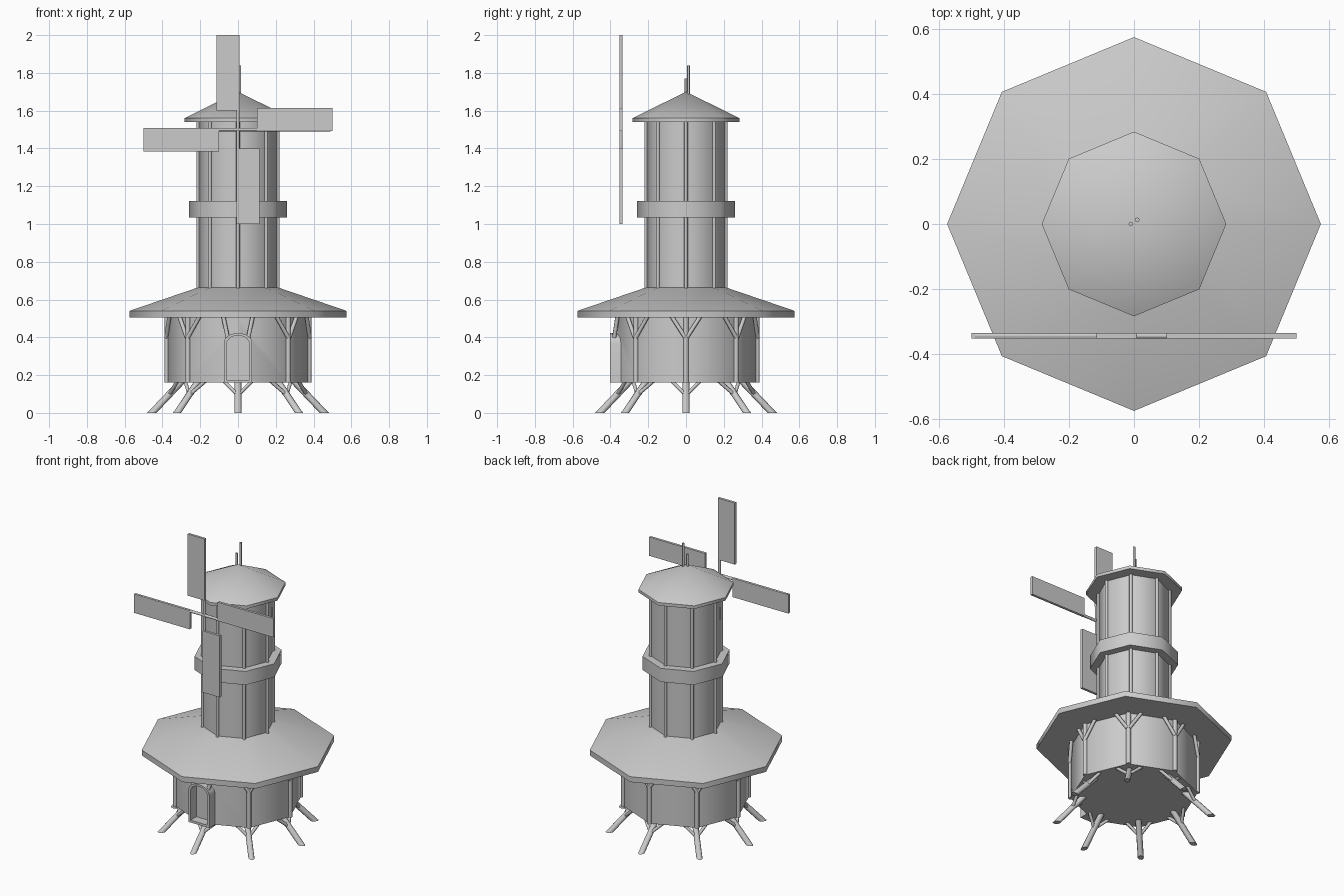
import bpy, bmesh
from math import sin, cos, pi, radians
from mathutils import Vector, Matrix

if "Cube" in bpy.data.objects:
    bpy.data.objects.remove(bpy.data.objects["Cube"])


def finish(bm, name, angle=50):
    bmesh.ops.recalc_face_normals(bm, faces=bm.faces)
    me = bpy.data.meshes.new(name)
    bm.to_mesh(me)
    bm.free()
    ob = bpy.data.objects.new(name, me)
    bpy.context.collection.objects.link(ob)
    bpy.ops.object.select_all(action='DESELECT')
    ob.select_set(True)
    bpy.context.view_layer.objects.active = ob
    bpy.ops.object.shade_smooth_by_angle(angle=radians(angle))
    return ob


def octagon_solid(name, profile):
    """Closed eight-sided solid from (radius, z) pairs, corners on the axes."""
    bm = bmesh.new()
    rings = []
    for r, z in profile:
        n = 1 if r == 0 else 8
        rings.append([bm.verts.new((r * cos(i * pi / 4), r * sin(i * pi / 4), z)) for i in range(n)])
    for a, b in zip(rings, rings[1:]):
        for i in range(8):
            j = (i + 1) % 8
            if len(b) == 1:
                bm.faces.new((a[i], a[j], b[0]))
            else:
                bm.faces.new((a[i], a[j], b[j], b[i]))
    for ring in (rings[0], rings[-1]):
        if len(ring) == 8:
            bm.faces.new(ring)
    return finish(bm, name)


def pole(bm, a, b, r):
    a, b = Vector(a), Vector(b)
    d = b - a
    m = Matrix.Translation((a + b) / 2) @ d.to_track_quat('Z', 'Y').to_matrix().to_4x4()
    bmesh.ops.create_cone(bm, cap_ends=True, segments=8, radius1=r, radius2=r, depth=d.length, matrix=m)


def around(i, radius, side, z):
    """Point at corner i: radial distance, sideways offset, height."""
    a = i * pi / 4
    return (radius * cos(a) - side * sin(a), radius * sin(a) + side * cos(a), z)


def along_wall(i, radius, s, z, sign):
    """Point a distance s from corner i along the wall on one side."""
    t = radians(22.5)
    return around(i, radius - s * sin(t), sign * s * cos(t), z)


def arch(w, spring, top, bottom=0.16, n=10):
    pts = [(-w, bottom)]
    pts += [(-w * cos(pi * k / n), spring + (top - spring) * sin(pi * k / n)) for k in range(n + 1)]
    return pts + [(w, bottom)]


FRONT = 6  # corner index facing -y

# Main bodies and roofs
base = octagon_solid("base_room", [(0.376, 0.16), (0.376, 0.52)])
octagon_solid("lower_roof", [(0.575, 0.505), (0.575, 0.54), (0.2, 0.668)])
octagon_solid("tower", [(0.21, 0.64), (0.21, 1.55)])
octagon_solid("tower_band", [(0.26, 1.035), (0.26, 1.123)])
octagon_solid("top_roof", [(0.284, 1.54), (0.284, 1.56), (0, 1.70)])

# Doorway niche cut into the front corner
bm = bmesh.new()
face = bm.faces.new([bm.verts.new((x, -0.5, z)) for x, z in arch(0.06, 0.365, 0.41, 0.175)])
ext = bmesh.ops.extrude_face_region(bm, geom=[face])
bmesh.ops.translate(bm, vec=(0, 0.158, 0), verts=[v for v in ext["geom"] if isinstance(v, bmesh.types.BMVert)])
cutter = finish(bm, "door_cutter")
cutter.hide_render = True
cutter.hide_set(True)
mod = base.modifiers.new("doorway", 'BOOLEAN')
mod.operation = 'DIFFERENCE'
mod.solver = 'EXACT'
mod.object = cutter

# Arched door frame with sill
bm = bmesh.new()
loops = []
for pts, y in ((arch(0.075, 0.37, 0.423), -0.335), (arch(0.075, 0.37, 0.423), -0.402),
               (arch(0.06, 0.365, 0.41, 0.175), -0.402), (arch(0.06, 0.365, 0.41, 0.175), -0.335)):
    loops.append([bm.verts.new((x, y, z)) for x, z in pts])
for k in range(4):
    a, b = loops[k], loops[(k + 1) % 4]
    for i in range(len(a)):
        j = (i + 1) % len(a)
        bm.faces.new((a[i], a[j], b[j], b[i]))
finish(bm, "door_frame", 35)

# Tower corner posts
bm = bmesh.new()
for i in range(8):
    pole(bm, around(i, 0.211, 0, 0.64), around(i, 0.211, 0, 1.55), 0.01)
finish(bm, "tower_posts")

# Base corner posts with branching braces under the roof
bm = bmesh.new()
for i in range(8):
    if i != FRONT:
        pole(bm, around(i, 0.375, 0, 0.16), around(i, 0.375, 0, 0.515), 0.014)
    for s in (-1, 1):
        pole(bm, around(i, 0.38, 0.005 * s if i != FRONT else 0.055 * s, 0.40),
             along_wall(i, 0.395, 0.085, 0.515, s), 0.011)
finish(bm, "base_posts")

# Splayed legs with side braces, feet cut flat on the ground
bm = bmesh.new()
for i in range(8):
    pole(bm, around(i, 0.485, 0, -0.03), around(i, 0.295, 0, 0.17), 0.018)
    for s in (-1, 1):
        pole(bm, around(i, 0.365, 0, 0.095), around(i, 0.32, 0.075 * s, 0.168), 0.01)
cut = bmesh.ops.bisect_plane(bm, geom=bm.verts[:] + bm.edges[:] + bm.faces[:],
                             plane_co=(0, 0, 0), plane_no=(0, 0, -1), clear_outer=True)
bmesh.ops.holes_fill(bm, edges=[e for e in bm.edges if e.is_boundary])
finish(bm, "legs")

# Four pinwheel sails and their spars
for k in range(4):
    bm = bmesh.new()
    m = Matrix.Translation((-0.054, 0, 0.3)) @ Matrix.Diagonal((0.122, 0.016, 0.4, 1))
    bmesh.ops.create_cube(bm, size=1, matrix=m)
    pole(bm, (0, 0, 0), (0, 0, 0.49), 0.009)
    bm.transform(Matrix.Translation((0, -0.344, 1.5)) @ Matrix.Rotation(-k * pi / 2, 4, 'Y'))
    finish(bm, f"sail_{k + 1}")

# Two finial rods on the roof
bm = bmesh.new()
pole(bm, (-0.01, 0, 1.66), (-0.01, 0, 1.77), 0.007)
pole(bm, (0.01, 0.013, 1.66), (0.01, 0.013, 1.84), 0.007)
finish(bm, "roof_rods")
